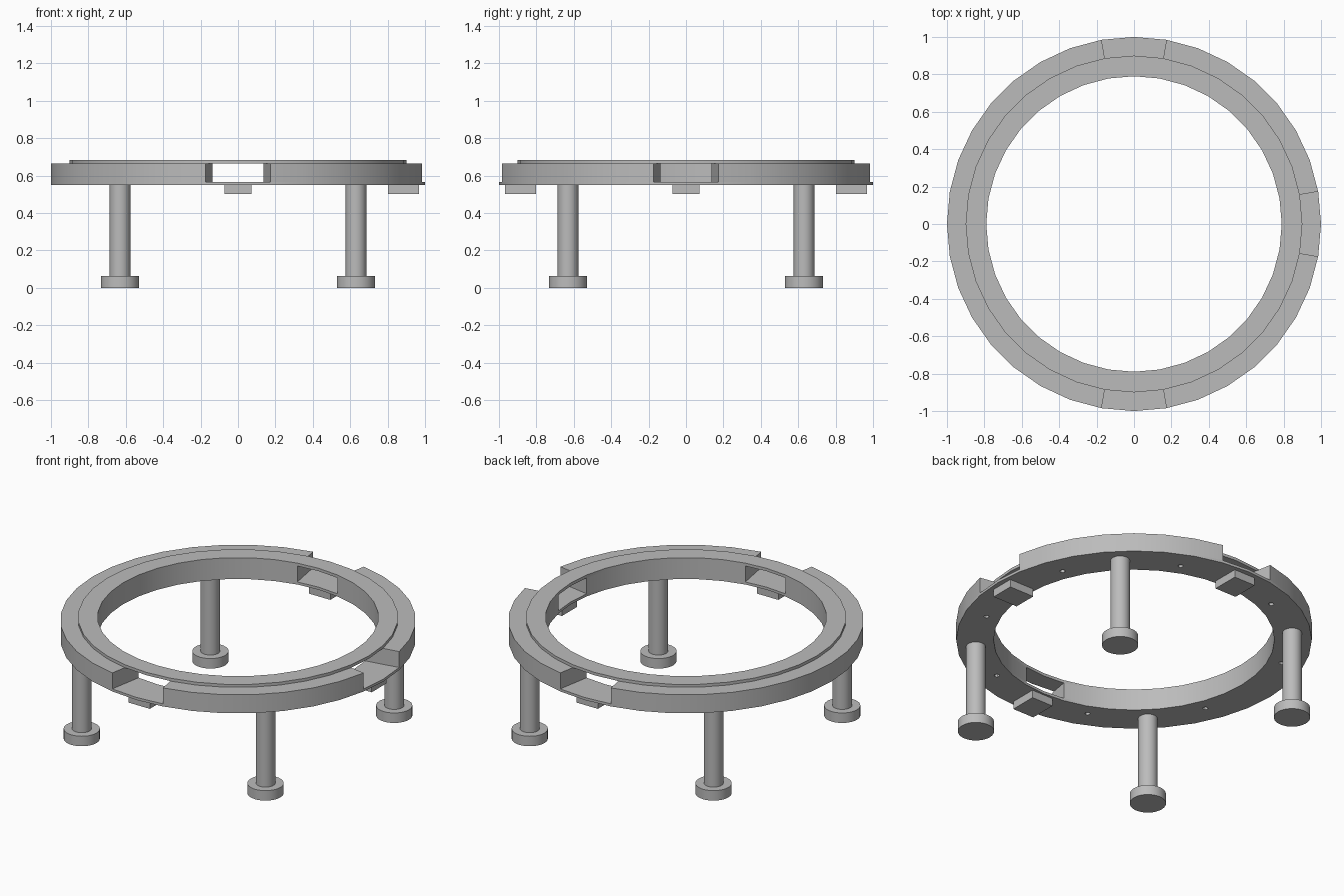
import bpy
import bmesh
from math import radians, cos, sin, pi
from mathutils import Matrix

cube = bpy.data.objects.get("Cube")
if cube:
    bpy.data.objects.remove(cube, do_unlink=True)

grey = bpy.data.materials.new("plain grey")
grey.use_nodes = True
grey.diffuse_color = (0.5, 0.5, 0.5, 1)
grey.node_tree.nodes["Principled BSDF"].inputs["Base Color"].default_value = (0.5, 0.5, 0.5, 1)

PLATE_Z, BODY_Z, LID_Z, TOP_Z = 0.55, 0.566, 0.665, 0.683
INNER, RIM, OUTER = 0.79, 0.9, 1.0
STEP = 10  # degrees per facet


def make_object(name, bm):
    bmesh.ops.recalc_face_normals(bm, faces=bm.faces)
    mesh = bpy.data.meshes.new(name)
    bm.to_mesh(mesh)
    bm.free()
    mesh.materials.append(grey)
    obj = bpy.data.objects.new(name, mesh)
    bpy.context.collection.objects.link(obj)
    return obj


def arc(name, r0, r1, z0, z1, start=0, end=360):
    """Rectangular section swept round z, closed when it makes a full turn."""
    bm = bmesh.new()
    full = end - start == 360
    count = (end - start) // STEP + (0 if full else 1)
    sections = []
    for i in range(count):
        a = radians(start + i * STEP)
        sections.append([bm.verts.new((r * cos(a), r * sin(a), z))
                         for r, z in ((r0, z0), (r1, z0), (r1, z1), (r0, z1))])
    for i in range(count if full else count - 1):
        s, t = sections[i], sections[(i + 1) % count]
        for k in range(4):
            n = (k + 1) % 4
            bm.faces.new((s[k], s[n], t[n], t[k]))
    if not full:
        bm.faces.new(sections[0])
        bm.faces.new(sections[-1])
    return make_object(name, bm)


def add_cylinder(bm, x, y, radius, z0, z1, sides):
    bmesh.ops.create_cone(bm, cap_ends=True, segments=sides, radius1=radius, radius2=radius,
                          depth=z1 - z0, matrix=Matrix.Translation((x, y, (z0 + z1) / 2)))


def cylinder(name, x, y, radius, z0, z1):
    bm = bmesh.new()
    add_cylinder(bm, x, y, radius, z0, z1, 32)
    return make_object(name, bm)


# Ring: base plate, three wall sectors with gaps between them, and the lid
plate = arc("base_plate", INNER, OUTER, PLATE_Z, BODY_Z)
walls = [arc("ring_wall_" + side, INNER, OUTER, BODY_Z, LID_Z, start, end)
         for side, start, end in (("back_left", 10, 80), ("right", 100, 260), ("front_left", 280, 350))]
lid = arc("top_lid", INNER, RIM, LID_Z, TOP_Z)
parts = [plate, lid] + walls

# Screw holes in the underside
bm = bmesh.new()
for i in range(8):
    a = radians(22.5 + 45 * i)
    add_cylinder(bm, 0.87 * cos(a), 0.87 * sin(a), 0.015, PLATE_Z - 0.02, 0.62, 12)
cutter = make_object("hole_cutter", bm)
cutter.hide_render = True
for obj in [plate] + walls:
    mod = obj.modifiers.new("holes", "BOOLEAN")
    mod.operation = "DIFFERENCE"
    mod.solver = "EXACT"
    mod.object = cutter
    bpy.context.view_layer.objects.active = obj
    bpy.ops.object.modifier_apply(modifier=mod.name)
bpy.data.objects.remove(cutter, do_unlink=True)

# Blocks hanging under the three gaps
for side, angle in (("left", 0), ("back", pi / 2), ("front", -pi / 2)):
    bm = bmesh.new()
    bmesh.ops.create_cube(bm, size=1, matrix=Matrix.Rotation(angle, 4, "Z")
                          @ Matrix.Translation((0.885, 0, 0.526))
                          @ Matrix.Diagonal((0.168, 0.146, 0.048, 1)))
    make_object("gap_block_" + side, bm)

# Legs with round feet
for ns, sy in (("front", -1), ("back", 1)):
    for ew, sx in (("left", 1), ("right", -1)):
        x, y = 0.631 * sx, 0.631 * sy
        parts.append(cylinder(f"{ns}_{ew}_leg", x, y, 0.055, 0.06, PLATE_Z))
        parts.append(cylinder(f"{ns}_{ew}_foot", x, y, 0.102, 0, 0.062))

# Smooth the round sides, keeping edges sharp
bpy.ops.object.select_all(action="DESELECT")
for obj in parts:
    obj.select_set(True)
bpy.context.view_layer.objects.active = plate
bpy.ops.object.shade_smooth_by_angle(angle=radians(30))
